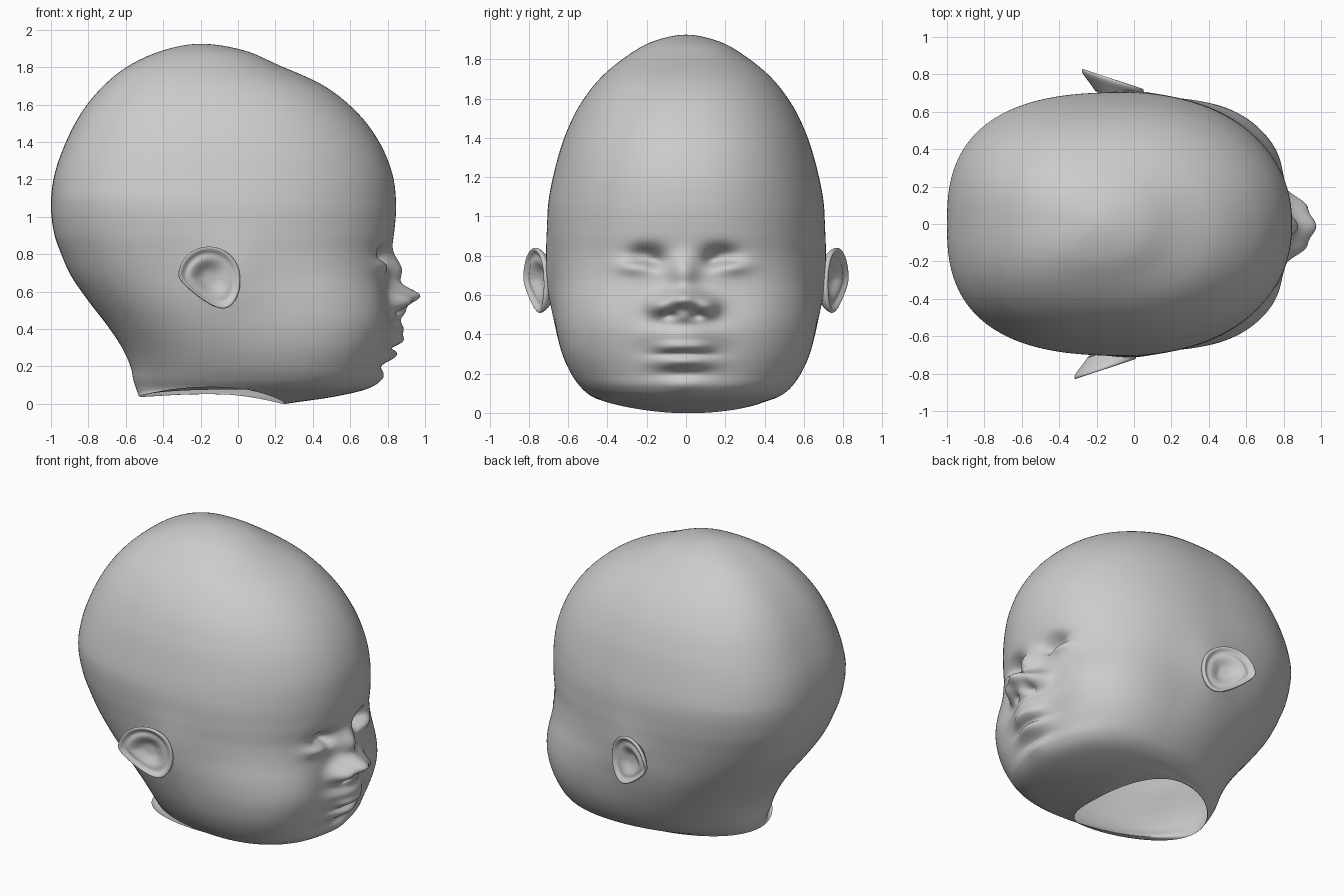
import bpy
import bmesh
from math import sin, cos, pi, exp

if "Cube" in bpy.data.objects:
    bpy.data.objects.remove(bpy.data.objects["Cube"])

skin = bpy.data.materials.new("grey_skin")
skin.use_nodes = True
GREY = (0.6, 0.6, 0.6, 1)
skin.diffuse_color = GREY
skin.node_tree.nodes["Principled BSDF"].inputs["Base Color"].default_value = GREY

# Skull sections from neck rim to crown: height, back, front, half width
SECTIONS = [
    (.02, -.53, .25, .42), (.045, -.535, .5, .43), (.08, -.545, .68, .48),
    (.13, -.56, .75, .535), (.2, -.575, .77, .585), (.3, -.62, .79, .63),
    (.42, -.70, .80, .66), (.55, -.80, .80, .675), (.68, -.89, .80, .68),
    (.8, -.945, .81, .69), (.92, -.985, .835, .70), (1.07, -1, .845, .70),
    (1.23, -.98, .825, .67), (1.4, -.92, .755, .62), (1.56, -.835, .635, .545),
    (1.7, -.72, .46, .44), (1.81, -.58, .22, .31), (1.89, -.4, .03, .17),
    (1.925, -.2, -.2, 0),
]

# Face relief: amount, side, height, side spread, height spread
RELIEF = [
    (.075, 0, .71, .07, .09),       # nose bridge
    (.165, 0, .575, .105, .055),    # nose tip
    (.085, .12, .54, .06, .05),     # nostril wings
    (.07, 0, .49, .09, .04),        # septum
    (-.04, .07, .495, .03, .016),   # nostrils
    (.085, 0, .4, .17, .06),        # upper lip mound
    (.05, .06, .335, .085, .032),   # upper lip
    (-.02, 0, .297, .12, .01),      # mouth slit
    (.065, 0, .262, .14, .04),      # lower lip
    (-.015, 0, .2, .12, .025),      # chin crease
    (.02, 0, .14, .1, .05),         # chin
    (-.07, .19, .8, .085, .05),     # eye sockets
    (-.04, .14, .77, .04, .035),    # inner eye corners
    (.035, .25, .745, .09, .04),    # eyelids
    (-.015, .22, .775, .07, .014),  # closed lid lines
    (.02, .38, .48, .16, .16),      # cheeks
]


def bell(v, centre, spread):
    return exp(-((v - centre) / spread) ** 2)


def relief(y, z):
    total = 0
    for amount, side, height, sy, sz in RELIEF:
        for s in ({side, -side}):
            total += amount * bell(y, s - .012, sy) * bell(z, height, sz)
    return total


def spline(p0, p1, p2, p3, t):
    return [b + t * (c - a) / 2 + t * t * (a - 2.5 * b + 2 * c - d / 2)
            + t ** 3 * (1.5 * (b - c) + (d - a) / 2)
            for a, b, c, d in zip(p0, p1, p2, p3)]


def finish(bm, name):
    bmesh.ops.recalc_face_normals(bm, faces=bm.faces)
    mesh = bpy.data.meshes.new(name)
    bm.to_mesh(mesh)
    bm.free()
    mesh.materials.append(skin)
    mesh.shade_smooth()
    obj = bpy.data.objects.new(name, mesh)
    bpy.context.collection.objects.link(obj)
    return obj


def skin_rings(bm, rings, tip):
    """Bridge neighbouring vertex loops and close the last one onto a tip."""
    count = len(rings[0])
    for low, high in zip(rings, rings[1:]):
        for i in range(count):
            j = (i + 1) % count
            bm.faces.new((low[i], low[j], high[j], high[i]))
    for i in range(count):
        bm.faces.new((rings[-1][i], rings[-1][(i + 1) % count], tip))


# Head: lofted skull, open at the neck, with the face pushed out of it
def build_head(steps=12, segments=160):
    bm = bmesh.new()
    first, crown, below = SECTIONS[0], SECTIONS[-1], SECTIONS[-2]
    beyond = [below[0]] + [2 * c - b for b, c in zip(below[1:], crown[1:])]
    pts = [first] + SECTIONS + [beyond]
    rings = []
    for k in range(len(SECTIONS) - 1):
        for step in range(steps):
            t = step / steps
            z, back, front, half = spline(*pts[k:k + 4], t)
            rise = min(1, z / 1.1)
            centre = back + (front - back) * (.6 - .1 * rise)
            n_front = 2.15 + .65 * bell(z, .45, .3)
            n_back = 1.85 + .8 * rise
            # the neck rim is tilted and fades into the jaw
            rim = max(0, 1 - (k + t) / 3) ** 2
            ring = []
            for i in range(segments):
                u = 2 * pi * i / segments
                a = u - .45 * sin(u)
                c, s = cos(a), sin(a)
                n = n_front if c > 0 else n_back
                r = (abs(c) ** n + abs(s) ** n) ** (-1 / n)
                reach = front - centre if c > 0 else centre - back
                x = centre + reach * c * r
                y = half * s * r - .06 * rim
                h = z + rim * (.05 * s * s - .02 * c - .02 * s)
                # swelling where the ears join
                y += .03 * s * bell(x, -.03, .17) * bell(h, .7, .2)
                if c > 0:
                    x += relief(y, h) * min(1, 2 * c) * (1 - rim)
                ring.append(bm.verts.new((x, y, h)))
            rings.append(ring)
    skin_rings(bm, rings, bm.verts.new((crown[1], 0, crown[0])))
    return finish(bm, "head")


# Ear: cupped shell swept from its root, over the rim and into the hollow
def build_ear(name, side, shift):
    bm = bmesh.new()
    shell = [(.55, -.1), (.75, -.05), (.93, -.02), (1, 0), (.96, .014),
             (.87, .008), (.76, -.012), (.62, -.008), (.45, -.02), (.25, -.04)]
    rings = []
    for radius, out in shell:
        ring = []
        for i in range(28):
            a = 2 * pi * i / 28
            dx, dz = .17 * cos(a) * radius, .17 * sin(a) * radius
            if dz < 0:
                dx = dx * (1 + 2 * dz) - .45 * dz
            # inner fold towards the back of the hollow
            fold = .02 * max(0, cos(a - 2.4)) * bell(radius, .55, .15)
            y = .765 - .33 * dx + out + fold
            ring.append(bm.verts.new((dx - .155 + shift, side * y, .675 + dz)))
        rings.append(ring)
    skin_rings(bm, rings, bm.verts.new((shift - .13, side * .715, .675)))
    ear = finish(bm, name)
    ear.modifiers.new("soften", "SUBSURF").levels = 2
    ear.modifiers["soften"].render_levels = 2


build_head()
build_ear("right_side_ear", -1, 0)
build_ear("left_side_ear", 1, .04)
